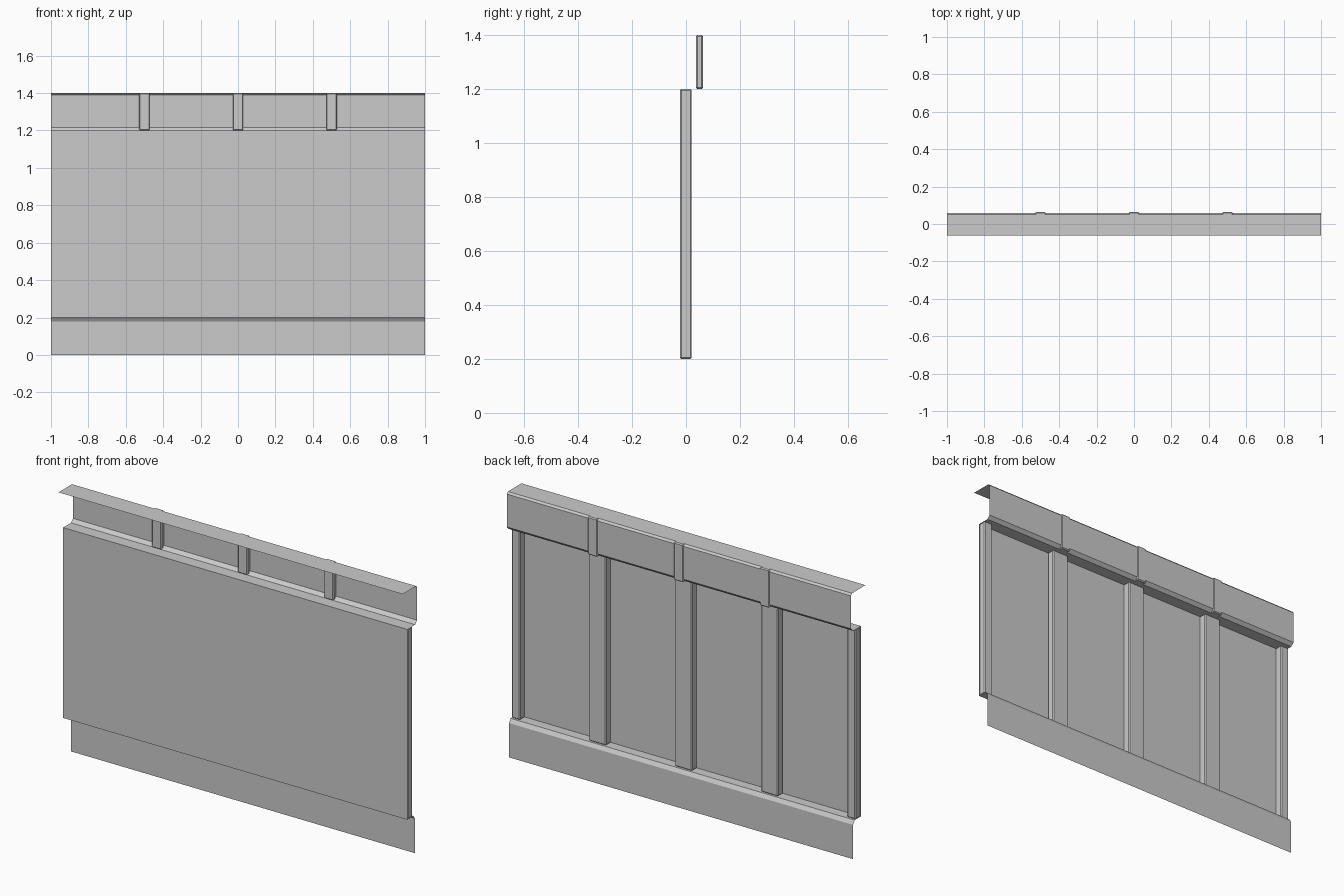
import bpy, bmesh

if "Cube" in bpy.data.objects:
    bpy.data.objects.remove(bpy.data.objects["Cube"])


def make_object(name, bm):
    mesh = bpy.data.meshes.new(name)
    bm.to_mesh(mesh)
    bm.free()
    obj = bpy.data.objects.new(name, mesh)
    bpy.context.collection.objects.link(obj)
    return obj


def sheet(name, profile, half_width):
    """Thin sheet: a (y, z) profile swept along x."""
    bm = bmesh.new()
    rows = [[bm.verts.new((x, y, z)) for x in (-half_width, half_width)]
            for y, z in profile]
    for (a, b), (c, d) in zip(rows, rows[1:]):
        bm.faces.new((a, b, d, c))
    return make_object(name, bm)


def bar(name, x, y, z, bevel=0.005):
    """Chamfered box from (min, max) ranges."""
    bm = bmesh.new()
    bmesh.ops.create_cube(bm, size=1)
    for v in bm.verts:
        v.co = [r[0] if c < 0 else r[1] for c, r in zip(v.co, (x, y, z))]
    bmesh.ops.bevel(bm, geom=bm.edges[:], offset=bevel, segments=1,
                    affect='EDGES')
    return make_object(name, bm)


# Folded wall sheet: skirting, main panel, raised band and top flange
sheet("wall_sheet", [
    (0.041, 0.0), (0.041, 0.18), (0.028, 0.20), (-0.023, 0.20),
    (-0.023, 1.20), (0.042, 1.20), (0.059, 1.217), (0.059, 1.39),
    (0.050, 1.40), (-0.062, 1.40)], 1.0)

# Full posts behind the panel, with a rib above each one
for x in (-0.5, 0.0, 0.5):
    bar("post", (x - 0.05, x + 0.05), (-0.022, 0.021), (0.2, 1.2))
    bar("top_rib", (x - 0.028, x + 0.028), (0.037, 0.063), (1.2, 1.4))

# Half-width posts at both ends
for x in (-0.975, 0.975):
    bar("end_post", (x - 0.025, x + 0.025), (-0.022, 0.021), (0.2, 1.2))
